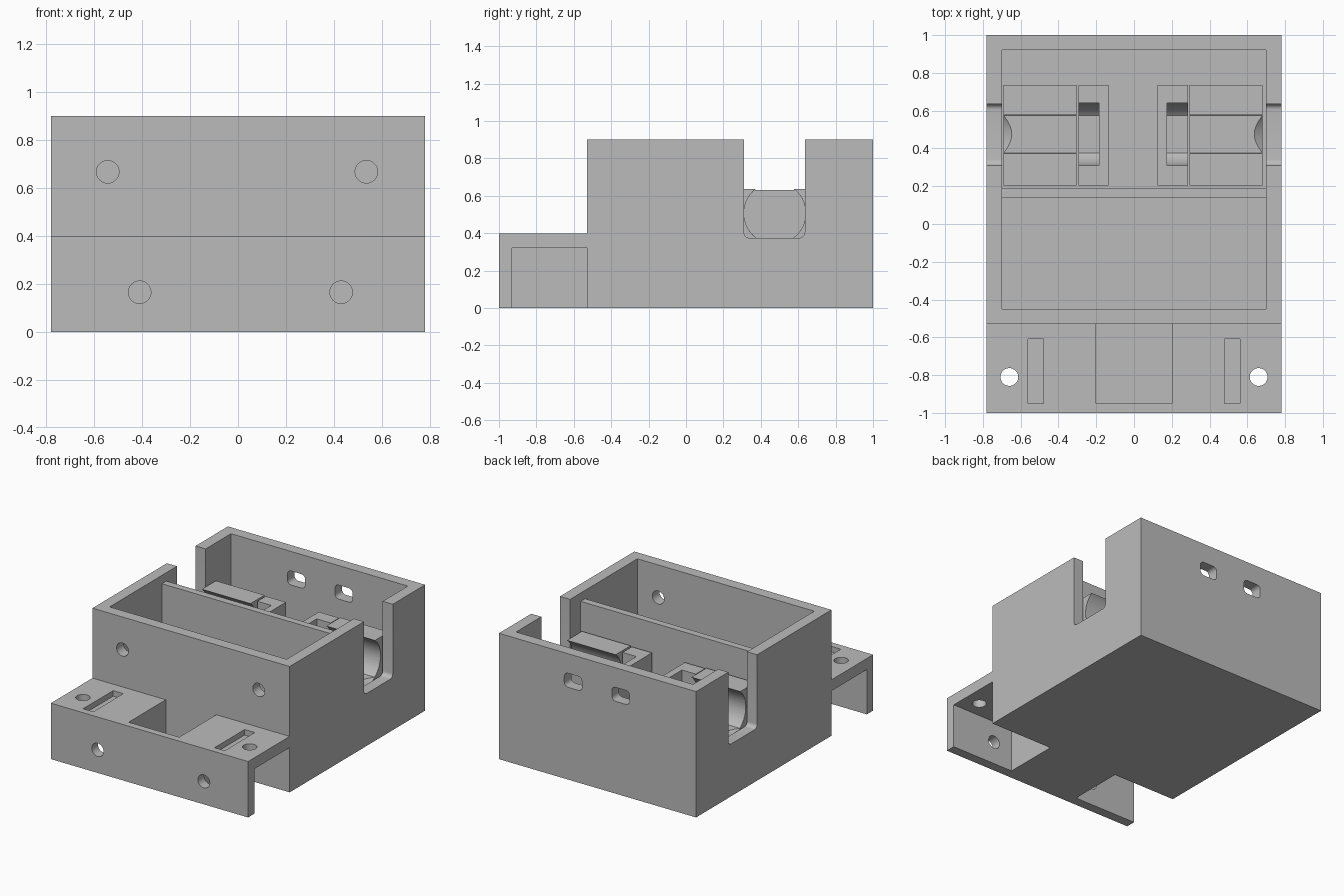
import bpy, bmesh, math

cube = bpy.data.objects.get("Cube")
if cube:
    bpy.data.objects.remove(cube, do_unlink=True)

grey = bpy.data.materials.new("plain_grey")
grey.use_nodes = True
grey.diffuse_color = (0.5, 0.5, 0.5, 1)
grey.node_tree.nodes["Principled BSDF"].inputs["Base Color"].default_value = (0.5, 0.5, 0.5, 1)


# --- profiles -------------------------------------------------------------
def rect(a0, a1, b0, b1):
    return [(a0, b0), (a1, b0), (a1, b1), (a0, b1)]


def arc(ca, cb, r, start, end, steps):
    return [(ca + r * math.cos(start + (end - start) * i / steps),
             cb + r * math.sin(start + (end - start) * i / steps)) for i in range(steps + 1)]


def circle(ca, cb, r, steps=40):
    return arc(ca, cb, r, 0, math.tau, steps)[:-1]


def rounded(a0, a1, b0, b1, r):
    corners = [(a1 - r, b1 - r), (a0 + r, b1 - r), (a0 + r, b0 + r), (a1 - r, b0 + r)]
    pts = []
    for i, (a, b) in enumerate(corners):
        pts += arc(a, b, r, i * math.pi / 2, (i + 1) * math.pi / 2, 6)
    return pts


# --- solids ---------------------------------------------------------------
def prism(name, pts, axis, lo, hi, end_pts=None):
    """Extrude a profile along an axis, optionally to a different end profile."""
    def place(p, d):
        return {"X": (d, p[0], p[1]), "Y": (p[0], d, p[1]), "Z": (p[0], p[1], d)}[axis]
    bm = bmesh.new()
    a = [bm.verts.new(place(p, lo)) for p in pts]
    b = [bm.verts.new(place(p, hi)) for p in (end_pts or pts)]
    bm.faces.new(a)
    bm.faces.new(b[::-1])
    for i in range(len(a)):
        j = (i + 1) % len(a)
        bm.faces.new((a[i], b[i], b[j], a[j]))
    bmesh.ops.recalc_face_normals(bm, faces=bm.faces)
    mesh = bpy.data.meshes.new(name)
    bm.to_mesh(mesh)
    bm.free()
    mesh.materials.append(grey)
    ob = bpy.data.objects.new(name, mesh)
    bpy.context.collection.objects.link(ob)
    return ob


def carve(ob, cutters):
    """Subtract every cutter, bake the result and shade it."""
    for c in cutters:
        c.hide_render = True
        mod = ob.modifiers.new("cut", "BOOLEAN")
        mod.operation = "DIFFERENCE"
        mod.solver = "EXACT"
        mod.object = c
    bpy.context.view_layer.update()
    deps = bpy.context.evaluated_depsgraph_get()
    mesh = bpy.data.meshes.new_from_object(ob.evaluated_get(deps))
    ob.modifiers.clear()
    ob.data = mesh
    for c in cutters:
        bpy.data.objects.remove(c, do_unlink=True)
    bpy.ops.object.select_all(action="DESELECT")
    ob.select_set(True)
    bpy.context.view_layer.objects.active = ob
    bpy.ops.object.shade_smooth_by_angle(angle=math.radians(30))


# --- housing: box with a front shelf, cut from one L-shaped solid ----------
W, STEP, SHELF, TOP, FLOOR = 0.78, -0.53, 0.4, 0.9, 0.08
side_profile = [(-1, 0), (1, 0), (1, TOP), (STEP, TOP), (STEP, SHELF), (-1, SHELF)]
housing = prism("housing", side_profile, "X", -W, W)

cuts = [
    prism("cut_interior", rect(-0.7, 0.7, -0.45, 0.92), "Z", FLOOR, 1.1),
    prism("cut_pocket", rect(-0.2, 0.2, -0.95, STEP), "Z", FLOOR, 0.6),
]
for s in (-1, 1):
    # hollow under the shelf, shelf slot and shelf screw hole
    lo, hi = sorted((s * 0.28, s * 0.9))
    cuts.append(prism("cut_under", rect(lo, hi, -0.93, STEP), "Z", -0.1, 0.32))
    lo, hi = sorted((s * 0.48, s * 0.56))
    cuts.append(prism("cut_slot", rect(lo, hi, -0.95, -0.61), "Z", 0.36, 0.5))
    cuts.append(prism("cut_screw", circle(s * 0.66, -0.81, 0.047), "Z", 0.25, 0.5))
    # side notch with rounded lower corners
    lo, hi = sorted((s * 0.69, s * 0.9))
    cuts.append(prism("cut_notch", rounded(0.31, 0.635, 0.375, 1.1, 0.03), "X", lo, hi))
    # cable window in the back wall
    x = 0.005 + s * 0.188
    cuts.append(prism("cut_window", rounded(x - 0.07, x + 0.07, 0.66, 0.76, 0.03), "Y", 0.88, 1.1))
# round holes in the front walls
for x in (-0.41, 0.43):
    cuts.append(prism("cut_low_hole", circle(x, 0.165, 0.047), "Y", -1.1, -0.9))
for x in (-0.543, 0.535):
    cuts.append(prism("cut_high_hole", circle(x, 0.667, 0.047), "Y", -0.6, -0.4))
carve(housing, cuts)

# --- partition across the box ----------------------------------------------
prism("partition", rect(-0.705, 0.705, 0.14, 0.19), "Z", 0.07, 0.84)

# --- motor cradles -----------------------------------------------------------
CY, CZ, R, FLAT = 0.475, 0.507, 0.165, 0.132
A = math.asin(FLAT / R)
half = R * math.cos(A)


def bore(reach, width):
    """Flat-bottomed round channel, open upwards above the angle 'reach'."""
    return (arc(CY, CZ, R, -A, reach, 14)
            + [(CY + width, CZ + 0.3), (CY - width, CZ + 0.3)]
            + arc(CY, CZ, R, math.pi - reach, math.pi + A, 14))


for s, side in ((1, "left"), (-1, "right")):
    def span(a, b):
        return sorted((s * a - 0.005, s * b - 0.005))

    lo, hi = span(0.3, 0.685)
    cradle = prism(side + "_motor_cradle", rect(0.205, 0.735, 0.07, CZ + 0.13), "X", lo, hi)
    lo, hi = span(0.25, 0.75)
    channel = prism("cut_channel", bore(A, half), "X", lo, hi)
    # flared mouth at the outer end
    flare = prism("cut_flare", circle(CY, CZ, 0.132), "X", s * 0.642 - 0.005, s * 0.7 - 0.005,
                  circle(CY, CZ, 0.177))
    carve(cradle, [channel, flare])

    # inner gearbox rest with a half-round seat
    lo, hi = span(0.13, 0.29)
    rest = prism(side + "_inner_rest", rect(0.205, 0.735, 0.07, 0.632), "X", lo, hi)
    lo, hi = span(0.18, 0.35)
    carve(rest, [prism("cut_seat", bore(0, R), "X", lo, hi)])
